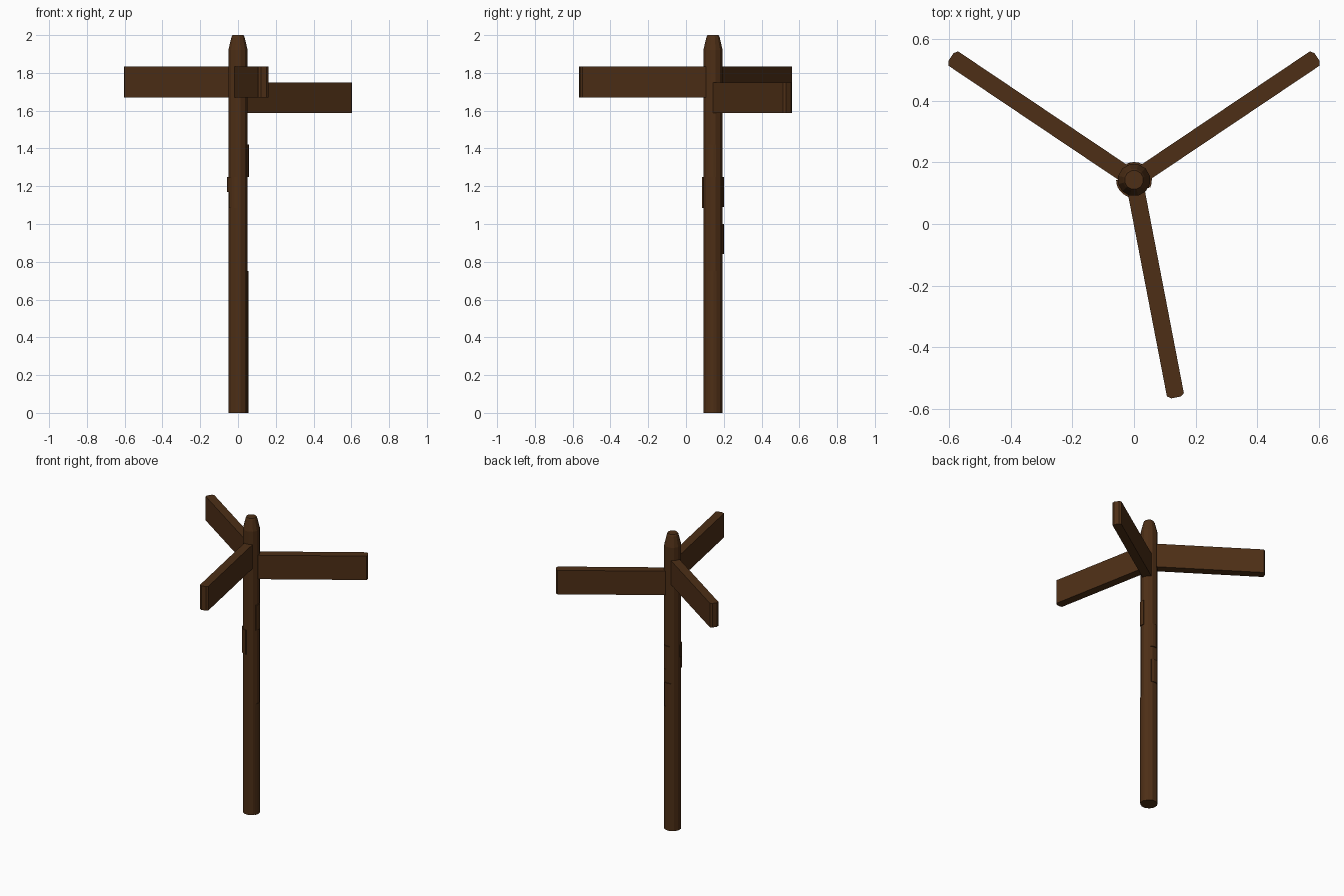
import bpy, bmesh
from math import radians, cos, sin, atan2, pi
from mathutils import Vector

if "Cube" in bpy.data.objects:
    bpy.data.objects.remove(bpy.data.objects["Cube"])

CX, CY = 0.0, 0.143      # post axis
R = 0.053                # post radius
SIDES = 12

wood = bpy.data.materials.new("dark_wood")
wood.diffuse_color = (0.075, 0.028, 0.008, 1)
wood.use_nodes = True
wood.node_tree.nodes["Principled BSDF"].inputs["Base Color"].default_value = wood.diffuse_color


def finish(name, bm):
    bmesh.ops.recalc_face_normals(bm, faces=bm.faces)
    me = bpy.data.meshes.new(name)
    bm.to_mesh(me)
    bm.free()
    me.materials.append(wood)
    ob = bpy.data.objects.new(name, me)
    bpy.context.collection.objects.link(ob)
    return ob


def prism(name, outline, z0, z1):
    """Extrude a plan outline from z0 to z1."""
    bm = bmesh.new()
    face = bm.faces.new([bm.verts.new((x, y, z0)) for x, y in outline])
    geo = bmesh.ops.extrude_face_region(bm, geom=[face])["geom"]
    bmesh.ops.translate(bm, vec=(0, 0, z1 - z0),
                        verts=[g for g in geo if isinstance(g, bmesh.types.BMVert)])
    return finish(name, bm)


# Round post with a sharpened, flat-topped tip
bm = bmesh.new()
rings = []
for r, z in [(R, 0), (R, 1.92), (0.036, 1.99), (0.031, 2.0)]:
    rings.append([bm.verts.new((CX + r * cos((i + .5) * 2 * pi / SIDES),
                                CY + r * sin((i + .5) * 2 * pi / SIDES), z))
                  for i in range(SIDES)])
for a, b in zip(rings, rings[1:]):
    for i in range(SIDES):
        j = (i + 1) % SIDES
        bm.faces.new((a[i], a[j], b[j], b[i]))
bm.faces.new(rings[0])
bm.faces.new(rings[-1])
finish("post", bm)


# Sign boards radiating from the post, with slightly bowed outer ends
def board(name, tip, z0, z1):
    d = Vector((tip[0] - CX, tip[1] - CY))
    length, ang = d.length, atan2(d.y, d.x)
    h = 0.028
    plan = [(0.02, -h), (length - 0.009, -h), (length, -h * 0.55),
            (length, h * 0.55), (length - 0.009, h), (0.02, h)]
    pts = [(CX + u * cos(ang) - v * sin(ang), CY + u * sin(ang) + v * cos(ang))
           for u, v in plan]
    prism(name, pts, z0, z1)


board("left_board", (-0.594, 0.542), 1.67, 1.833)
board("right_board", (0.594, 0.542), 1.588, 1.75)
board("front_board", (0.136, -0.563), 1.67, 1.833)


# Thin raised slivers of bark wrapped around part of the post
def sliver(name, a0, a1, z0, z1, r=0.058):
    n = 3
    ang = [radians(a0 + (a1 - a0) * i / n) for i in range(n + 1)]
    pts = [(CX + r * cos(a), CY + r * sin(a)) for a in ang]
    pts += [(CX + 0.04 * cos(a), CY + 0.04 * sin(a)) for a in reversed(ang)]
    prism(name, pts, z0, z1)


for i, (a0, a1, z0, z1) in enumerate([
        (215, 268, 1.085, 1.25), (180, 215, 1.17, 1.25),
        (-25, 15, 1.25, 1.42), (60, 105, 1.09, 1.25),
        (65, 115, 0.84, 1.0)]):
    sliver(f"bark_sliver_{i + 1}", a0, a1, z0, z1)
sliver("lower_bark_strip", -30, 20, 0.0, 0.75, 0.055)
